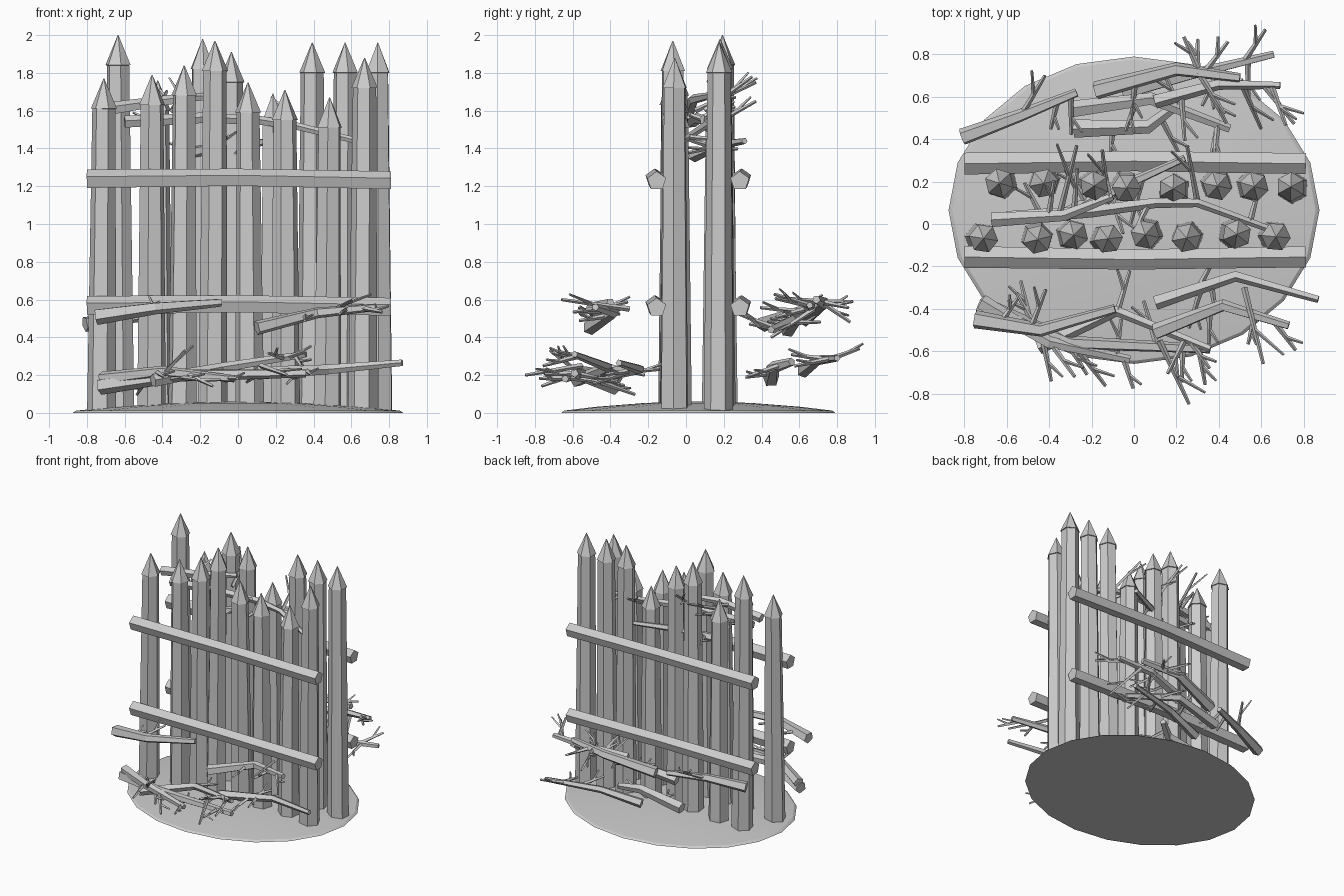
import bpy, bmesh, math, random
from mathutils import Vector

random.seed(4)
cube = bpy.data.objects.get("Cube")
if cube:
    bpy.data.objects.remove(cube, do_unlink=True)

grey = bpy.data.materials.new("plain_grey")
grey.use_nodes = True
colour = (0.6, 0.6, 0.6, 1)
grey.diffuse_color = colour
grey.node_tree.nodes["Principled BSDF"].inputs["Base Color"].default_value = colour


def finish(bm, name):
    bmesh.ops.recalc_face_normals(bm, faces=bm.faces)
    mesh = bpy.data.meshes.new(name)
    bm.to_mesh(mesh)
    bm.free()
    mesh.materials.append(grey)
    obj = bpy.data.objects.new(name, mesh)
    bpy.context.collection.objects.link(obj)
    return obj


def tube(bm, points, radii, sides=5, spin=0.0):
    """Faceted tube along a path, capped at both ends."""
    pts = [Vector(p) for p in points]
    rings = []
    for i, p in enumerate(pts):
        axis = (pts[min(i + 1, len(pts) - 1)] - pts[max(i - 1, 0)]).normalized()
        ref = Vector((0, 0, 1)) if abs(axis.z) < 0.9 else Vector((0, 1, 0))
        u = axis.cross(ref).normalized()
        v = u.cross(axis)
        ring = []
        for k in range(sides):
            a = spin + math.tau * k / sides
            ring.append(bm.verts.new(p + radii[i] * (u * math.cos(a) + v * math.sin(a))))
        rings.append(ring)
    for a, b in zip(rings, rings[1:]):
        for k in range(sides):
            n = (k + 1) % sides
            bm.faces.new((a[k], a[n], b[n], b[k]))
    bm.faces.new(rings[0])
    bm.faces.new(rings[-1])


def stake(name, x, y, top):
    bm = bmesh.new()
    dx, dy = random.uniform(-.015, .015), random.uniform(-.01, .01)
    path = [(x + dx, y + dy, 0.01), (x, y, top - 0.16), (x, y, top - 0.159), (x, y, top)]
    tube(bm, path, (0.078, 0.062, 0.07, 0.002), 6, random.uniform(0, 1))
    finish(bm, name)


def branch(name, points, radius=0.036, twigs=2, reach=0.2):
    """Bent branch with forked twigs sprouting from it."""
    bm = bmesh.new()
    taper = [radius * (1 - 0.5 * i / (len(points) - 1)) for i in range(len(points))]
    tube(bm, points, taper, 5, random.uniform(0, 1))
    for t in range(twigs):
        i = random.randrange(len(points) - 1)
        a, b = Vector(points[i]), Vector(points[i + 1])
        start = a.lerp(b, random.uniform(0.3, 0.95))
        side = Vector((random.uniform(-.6, .8), random.choice((-1, 1)), random.uniform(-.4, .4)))
        twig(bm, start, start + side.normalized() * reach * random.uniform(0.7, 1.2))
    finish(bm, name)


def twig(bm, start, end):
    start, end = Vector(start), Vector(end)
    tube(bm, (start, end), (0.015, 0.008), 4)
    mid = start.lerp(end, 0.55)
    fork = (end - start) * 0.4
    tube(bm, (mid, mid + Vector((fork.x - fork.y * 0.7, fork.y + fork.x * 0.7, fork.z + 0.03))),
         (0.01, 0.006), 4)


# Low earth mound with a flat underside
bm = bmesh.new()
rings = []
for r, z in ((1, 0), (0.98, 0.012), (0.75, 0.032), (0.4, 0.052), (0.12, 0.06)):
    rings.append([bm.verts.new((0.875 * r * math.cos(math.tau * k / 20),
                                0.065 + 0.725 * r * math.sin(math.tau * k / 20), z))
                  for k in range(20)])
for a, b in zip(rings, rings[1:]):
    for k in range(20):
        n = (k + 1) % 20
        bm.faces.new((a[k], a[n], b[n], b[k]))
bm.faces.new(rings[0])
bm.faces.new(rings[-1])
mound = finish(bm, "earth_mound")
bpy.context.view_layer.objects.active = mound
mound.select_set(True)
bpy.ops.object.shade_smooth_by_angle(angle=0.5)

# Two rows of sharpened stakes: x and tip height
front = ((-.71, 1.77), (-.455, 1.79), (-.285, 1.84), (-.122, 1.97),
         (.053, 1.75), (.248, 1.71), (.485, 1.67), (.67, 1.88))
back = ((-.635, 2), (-.425, 1.76), (-.187, 1.98), (-.035, 1.91),
        (.185, 1.69), (.393, 1.96), (.567, 1.96), (.74, 1.96))
for i, (x, z) in enumerate(front):
    stake(f"front_stake_{i}", x, random.uniform(-.075, -.045), z)
for i, (x, z) in enumerate(back):
    stake(f"back_stake_{i}", x, random.uniform(.165, .195), z)

# Cross rails on both faces, slightly bowed outwards
for label, y, bow in (("front", -.155, -.012), ("back", .285, .012)):
    for level, z in (("lower", .565), ("upper", 1.235)):
        bm = bmesh.new()
        tube(bm, ((-.8, y, z), (0, y + bow, z + .008), (.81, y, z - .008)),
             (.054, .05, .052), 5, 0.3)
        finish(bm, f"{level}_{label}_rail")

# Brushwood lying in front
branch("front_branch_high_left", ((-.75, -.45, .51), (-.44, -.5, .555), (-.09, -.4, .585)), .045, 2)
branch("front_branch_high_right", ((.1, -.51, .45), (.42, -.385, .53), (.73, -.48, .56)), .04, 3)
branch("front_branch_low_right", ((.1, -.37, .21), (.48, -.245, .23), (.87, -.355, .265)), .036, 3)
branch("front_branch_low_left", ((-.73, -.38, .14), (-.3, -.56, .2), (.36, -.59, .21)), .045, 4)
branch("front_branch_outer", ((-.72, -.37, .18), (-.4, -.56, .22), (-.02, -.64, .18)), .04, 4)
branch("front_branch_crossing", ((-.45, -.58, .17), (-.08, -.41, .24), (.36, -.59, .31)), .036, 4)

# Brushwood lying behind
branch("back_branch_left", ((-.81, .41, .47), (-.54, .51, .51), (-.27, .62, .52)), .042, 2)
branch("back_branch_thick", ((-.18, .63, .5), (.2, .73, .58), (.5, .69, .6)), .045, 4)
branch("back_branch_middle", ((-.3, .54, .44), (.08, .59, .5), (.45, .45, .44)), .042, 4)
branch("back_branch_outer", ((-.05, .62, .22), (.25, .7, .28), (.66, .8, .29)), .036, 3)
branch("back_branch_low", ((-.28, .45, .18), (.07, .46, .24), (.2, .56, .27)), .045, 2)
branch("back_branch_right", ((.1, .58, .52), (.4, .66, .56), (.69, .655, .57)), .036, 4)

# Brushwood caught between the stake tops
branch("top_branch_left", ((-.67, .02, 1.61), (-.33, .04, 1.66), (-.1, .13, 1.68)), .036, 2)
branch("top_branch_long", ((-.6, .03, 1.54), (-.2, .06, 1.56), (.1, .1, 1.55),
                           (.3, .1, 1.52), (.63, -.02, 1.44)), .034, 4)
branch("top_branch_crossing", ((-.33, .04, 1.36), (-.05, .18, 1.42), (.24, .31, 1.44)), .034, 3)

# Long loose twigs
loose = (((.12, -.55, .25), (.26, -.85, .2)), ((-.08, -.42, .25), (-.02, -.22, .2)),
         ((.52, -.3, .55), (.61, -.66, .6)), ((-.4, -.55, .2), (-.28, -.72, .33)),
         ((.3, .7, .6), (.3, .87, .48)), ((.5, .68, .55), (.6, .45, .4)),
         ((-.54, .5, .5), (-.42, .7, .6)), ((-.35, .05, 1.6), (-.27, .37, 1.75)),
         ((-.12, .1, 1.6), (-.15, .35, 1.78)), ((.3, .1, 1.5), (.25, .37, 1.65)))
bm = bmesh.new()
for start, end in loose:
    twig(bm, start, end)
finish(bm, "loose_twigs")
